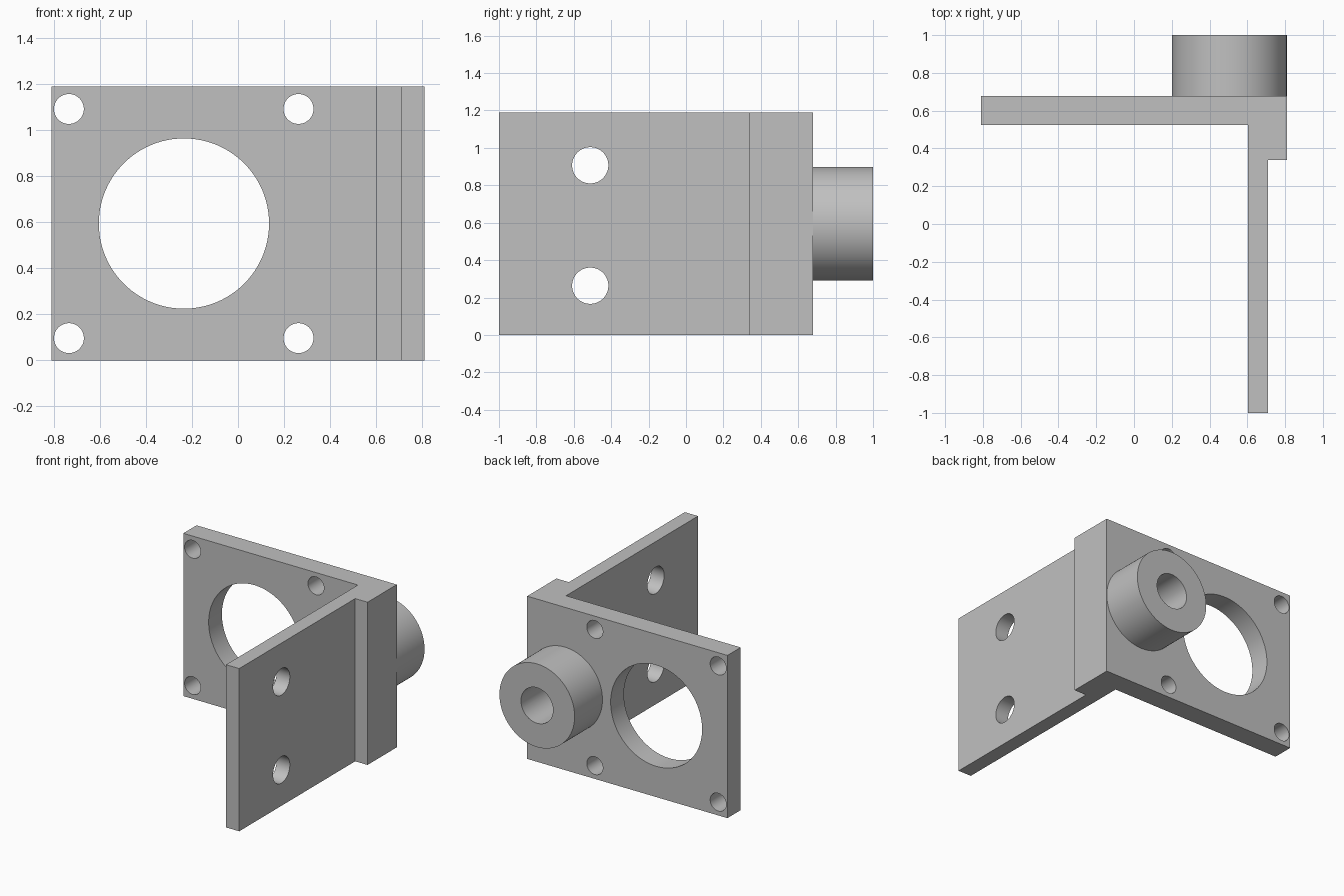
import bpy, bmesh, math
from mathutils import Matrix

cube = bpy.data.objects.get("Cube")
if cube:
    bpy.data.objects.remove(cube, do_unlink=True)

GREY = (0.53, 0.53, 0.53, 1)
metal = bpy.data.materials.new("plain grey")
metal.use_nodes = True
metal.diffuse_color = GREY
metal.node_tree.nodes["Principled BSDF"].inputs["Base Color"].default_value = GREY

HEIGHT = 1.19
MID = HEIGHT / 2


def add_object(name, bm):
    bmesh.ops.recalc_face_normals(bm, faces=bm.faces)
    mesh = bpy.data.meshes.new(name)
    bm.to_mesh(mesh)
    bm.free()
    mesh.materials.append(metal)
    obj = bpy.data.objects.new(name, mesh)
    bpy.context.collection.objects.link(obj)
    return obj


def cylinder(name, centre, radius, length, axis, segments=64):
    bm = bmesh.new()
    turn = Matrix.Rotation(math.pi / 2, 4, "X" if axis == "Y" else "Y")
    bmesh.ops.create_cone(bm, cap_ends=True, segments=segments, radius1=radius,
                          radius2=radius, depth=length,
                          matrix=Matrix.Translation(centre) @ turn)
    return add_object(name, bm)


def combine(target, tool, operation):
    mod = target.modifiers.new(tool.name, "BOOLEAN")
    mod.operation = operation
    mod.solver = "EXACT"
    mod.object = tool
    bpy.context.view_layer.objects.active = target
    bpy.ops.object.modifier_apply(modifier=mod.name)
    bpy.data.objects.remove(tool, do_unlink=True)


# L-shaped bracket with a thickened corner, extruded from its plan
plan = [(-0.81, 0.525), (0.603, 0.525), (0.603, -1), (0.71, -1),
        (0.71, 0.34), (0.81, 0.34), (0.81, 0.678), (-0.81, 0.678)]
bm = bmesh.new()
base = bm.faces.new([bm.verts.new((x, y, 0)) for x, y in plan])
top = bmesh.ops.extrude_face_region(bm, geom=[base])["geom"]
bmesh.ops.translate(bm, vec=(0, 0, HEIGHT),
                    verts=[v for v in top if isinstance(v, bmesh.types.BMVert)])
bracket = add_object("bracket", bm)

# Large opening and corner screw holes in the back plate
combine(bracket, cylinder("opening", (-0.235, 0.6, MID), 0.37, 0.4, "Y", 96), "DIFFERENCE")
for x in (-0.735, 0.263):
    for side in (-1, 1):
        hole = cylinder("screw_hole", (x, 0.6, MID + side * 0.498), 0.065, 0.4, "Y", 48)
        combine(bracket, hole, "DIFFERENCE")

# Mounting holes in the side plate
for side in (-1, 1):
    hole = cylinder("mounting_hole", (0.65, -0.512, MID - 0.01 + side * 0.322), 0.097, 0.4, "X", 48)
    combine(bracket, hole, "DIFFERENCE")

# Round boss with a blind bore
boss = cylinder("boss", (0.505, 0.839, MID), 0.304, 0.322, "Y", 96)
combine(boss, cylinder("bore", (0.505, 0.889, MID), 0.13, 0.42, "Y", 48), "DIFFERENCE")

# Smooth round walls, crisp edges
for obj in (bracket, boss):
    bpy.ops.object.select_all(action="DESELECT")
    obj.select_set(True)
    bpy.context.view_layer.objects.active = obj
    bpy.ops.object.shade_smooth_by_angle(angle=math.radians(30))
